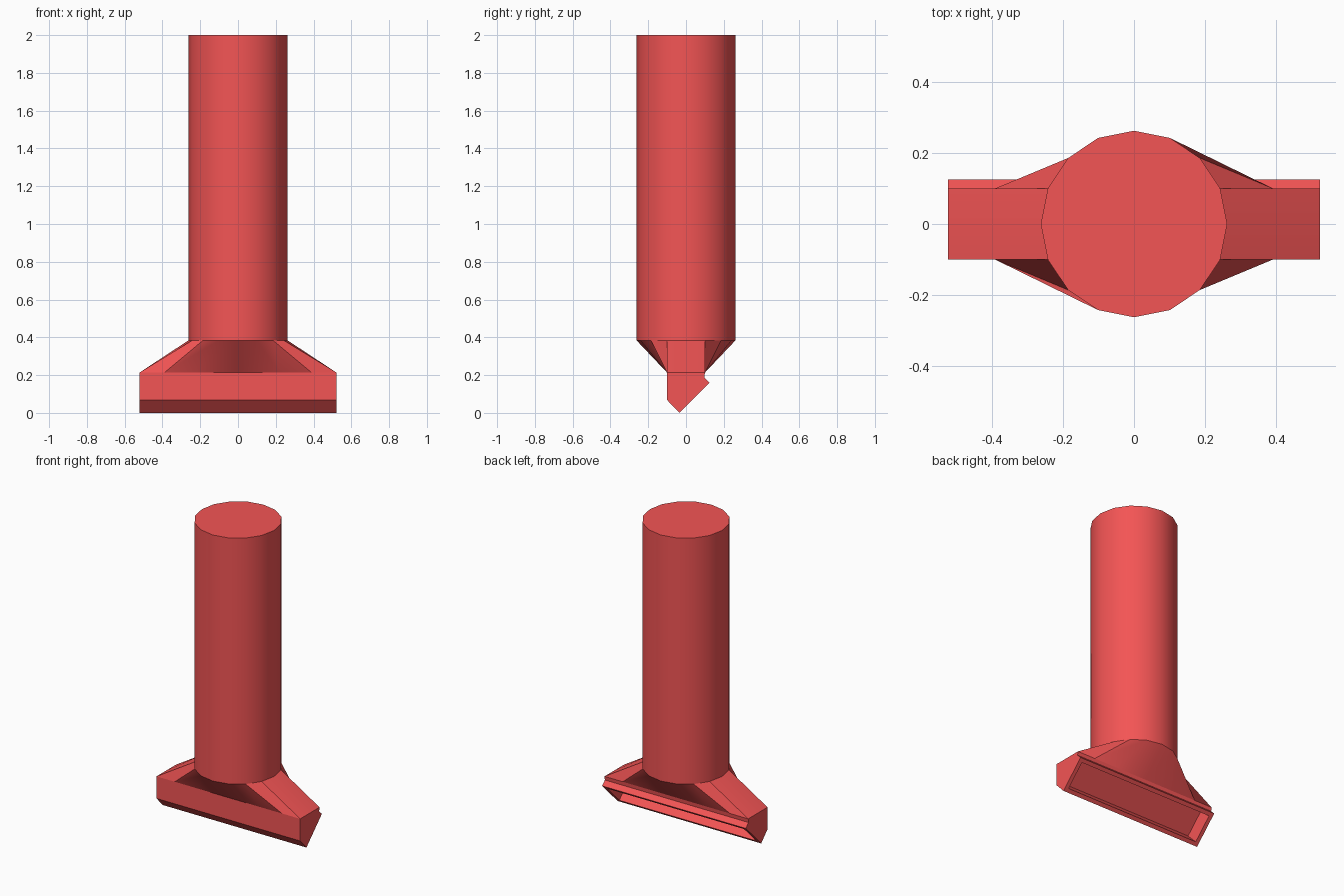
import bpy, bmesh
from math import pi, cos, sin, radians
from mathutils import Vector

if "Cube" in bpy.data.objects:
    bpy.data.objects.remove(bpy.data.objects["Cube"])

R, HALF_W, HALF_D = 0.262, 0.522, 0.1
Z_HEAD, Z_TUBE, Z_TOP = 0.213, 0.384, 2.0

red = bpy.data.materials.new("red_plastic")
red.diffuse_color = (0.9, 0.09, 0.09, 1)
red.use_nodes = True
red.node_tree.nodes["Principled BSDF"].inputs["Base Color"].default_value = red.diffuse_color


def finish(bm, name):
    bmesh.ops.recalc_face_normals(bm, faces=bm.faces)
    mesh = bpy.data.meshes.new(name)
    bm.to_mesh(mesh)
    bm.free()
    obj = bpy.data.objects.new(name, mesh)
    bpy.context.collection.objects.link(obj)
    mesh.materials.append(red)
    bpy.ops.object.select_all(action='DESELECT')
    obj.select_set(True)
    bpy.context.view_layer.objects.active = obj
    bpy.ops.object.shade_smooth_by_angle(angle=radians(32))
    return obj


def bridge(bm, a, b):
    n = len(a)
    for i in range(n):
        bm.faces.new((a[i], a[(i + 1) % n], b[(i + 1) % n], b[i]))


def ring(bm, points, z):
    return [bm.verts.new((x, y, z)) for x, y in points]


circle = [(R * cos(i * pi / 8), R * sin(i * pi / 8)) for i in range(16)]

# Tube with closed top
bm = bmesh.new()
low, top = ring(bm, circle, Z_TUBE), ring(bm, circle, Z_TOP)
bridge(bm, low, top)
bm.faces.new(top)
finish(bm, "tube")

# Neck: round tube end blending into the flat rectangular head
steps = [HALF_W, 0.39, 0.22, 0, -0.22, -0.39, -HALF_W]
rect = ([(HALF_W, 0)] + [(x, HALF_D) for x in steps]
        + [(-HALF_W, 0)] + [(-x, -HALF_D) for x in steps])
bm = bmesh.new()
bridge(bm, ring(bm, rect, Z_HEAD), ring(bm, circle, Z_TUBE))
finish(bm, "neck")

# Nozzle head: side profile extruded across the width
profile = [(-0.1, Z_HEAD), (-0.1, 0.068), (-0.035, 0.0), (0.125, 0.16),
           (0.097, 0.188), (0.1, Z_HEAD)]
bm = bmesh.new()
left = [bm.verts.new((-HALF_W, y, z)) for y, z in profile]
right = [bm.verts.new((HALF_W, y, z)) for y, z in profile]
bridge(bm, left, right)
bm.faces.new(left)
bm.faces.new(right)
bmesh.ops.recalc_face_normals(bm, faces=bm.faces)

# Suction slot sunk into the slanted underside
mouth = max(bm.faces, key=lambda f: f.normal.dot(Vector((0, 1, -1))) * f.calc_area())
bmesh.ops.inset_individual(bm, faces=[mouth], thickness=0.036)
bmesh.ops.inset_individual(bm, faces=[mouth], thickness=0.0005, depth=-0.1)
finish(bm, "nozzle_head")
